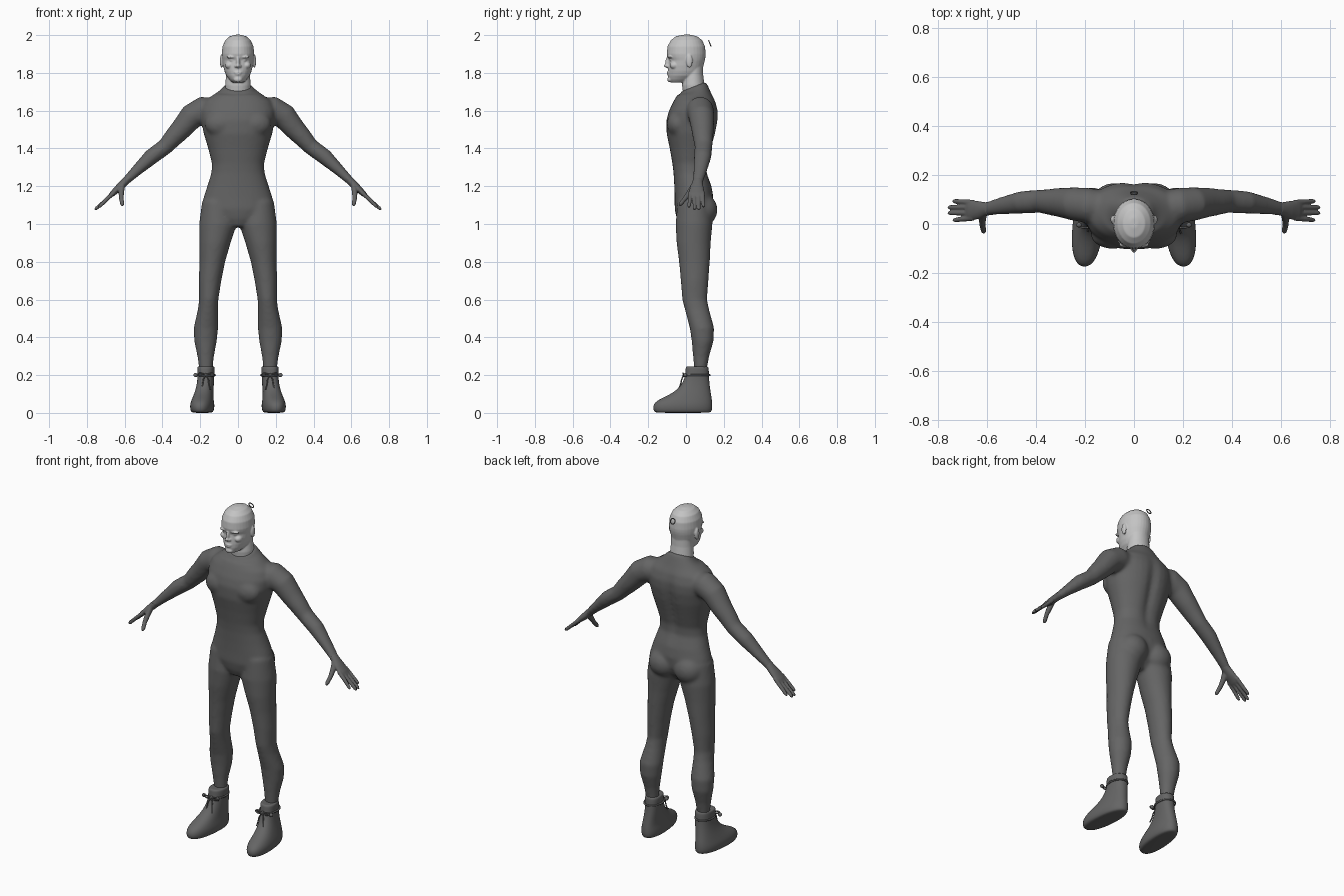
import bpy, bmesh, math
from mathutils import Vector, Matrix


def material(name, v):
    m = bpy.data.materials.new(name)
    m.diffuse_color = (v, v, v, 1)
    return m


SUIT = material("dark grey suit", 0.13)
SKIN = material("light grey skin", 0.55)
SEG = 32


def oval(c, u, v, n=2.0):
    """Superellipse ring around c with half axes u and v."""
    pts = []
    for i in range(SEG):
        a = 2 * math.pi * i / SEG
        ca, sa = math.cos(a), math.sin(a)
        pts.append(c + u * math.copysign(abs(ca) ** (2 / n), ca)
                   + v * math.copysign(abs(sa) ** (2 / n), sa))
    return pts


def loft(bm, rings):
    loops = [[bm.verts.new(p) for p in r] for r in rings]
    for a, b in zip(loops, loops[1:]):
        for i in range(SEG):
            j = (i + 1) % SEG
            bm.faces.new((a[i], a[j], b[j], b[i]))
    bm.faces.new(loops[0])
    bm.faces.new(loops[-1])


def stack(bm, rows, n=2.0, s=1, warp=None):
    """Horizontal sections: z, centre x, half width, front y, back y."""
    rings = []
    for z, cx, hw, yf, yb in rows:
        r = oval(Vector((s * cx, (yf + yb) / 2, z)), Vector((hw, 0, 0)),
                 Vector((0, (yb - yf) / 2, 0)), n)
        rings.append([warp(p) for p in r] if warp else r)
    loft(bm, rings)


def limb(bm, rows, s=1):
    """Sections across a path: x, y, z, thickness radius, y radius."""
    ps = [Vector((s * r[0], r[1], r[2])) for r in rows]
    rings = []
    for i, r in enumerate(rows):
        t = (ps[min(i + 1, len(ps) - 1)] - ps[max(i - 1, 0)]).normalized()
        v = Vector((0, 1, 0))
        v = (v - t * v.dot(t)).normalized()
        rings.append(oval(ps[i], t.cross(v) * r[3], v * r[4]))
    loft(bm, rings)


def blob(bm, c, r):
    bmesh.ops.create_uvsphere(bm, u_segments=24, v_segments=14, radius=1,
                              matrix=Matrix.Translation(c) @ Matrix.Diagonal((*r, 1)))


def finish(bm, name, mat, voxel=0, smooth=0):
    bmesh.ops.recalc_face_normals(bm, faces=bm.faces)
    for f in bm.faces:
        f.smooth = True
    me = bpy.data.meshes.new(name)
    bm.to_mesh(me)
    bm.free()
    me.materials.append(mat)
    ob = bpy.data.objects.new(name, me)
    bpy.context.collection.objects.link(ob)
    if voxel:
        m = ob.modifiers.new("fuse", 'REMESH')
        m.mode, m.voxel_size, m.use_smooth_shade = 'VOXEL', voxel, True
        m = ob.modifiers.new("soften", 'SMOOTH')
        m.factor, m.iterations = 0.5, smooth
    else:
        ob.modifiers.new("subdivide", 'SUBSURF').levels = 1
    return ob


def cord(name, pts, depth, cyclic=False):
    cu = bpy.data.curves.new(name, 'CURVE')
    cu.dimensions, cu.bevel_depth, cu.bevel_resolution = '3D', depth, 2
    cu.resolution_u, cu.use_fill_caps = 6, True
    sp = cu.splines.new('NURBS')
    sp.points.add(len(pts) - 1)
    for p, c in zip(sp.points, pts):
        p.co = (*c, 1)
    sp.use_cyclic_u, sp.use_endpoint_u, sp.order_u = cyclic, not cyclic, 3
    cu.materials.append(SUIT)
    bpy.context.collection.objects.link(bpy.data.objects.new(name, cu))


# Bodysuit: torso with spine groove and a collar that rises to the back
def torso_warp(p):
    if p.y > 0.05 and 1.2 < p.z < 1.68:
        p.y -= 0.02 * math.exp(-(p.x / 0.03) ** 2) * math.sin((p.z - 1.2) / 0.48 * math.pi)
    if p.z > 1.70:
        p.z += (p.y - 0.04) * 0.4
    return p


bm = bmesh.new()
stack(bm, [(0.985, 0, .05, -.03, .08), (1.03, 0, .13, -.05, .12), (1.08, 0, .183, -.06, .14),
           (1.14, 0, .183, -.06, .145), (1.20, 0, .163, -.062, .135), (1.27, 0, .141, -.066, .114),
           (1.32, 0, .138, -.072, .116), (1.40, 0, .158, -.086, .138), (1.48, 0, .182, -.103, .16),
           (1.55, 0, .196, -.104, .172), (1.60, 0, .2, -.09, .172), (1.65, 0, .18, -.066, .157),
           (1.685, 0, .13, -.046, .137), (1.71, 0, .088, -.032, .113), (1.728, 0, .073, -.026, .104)],
      2.2, warp=torso_warp)
for s in (1, -1):
    # chest and seat muscles
    blob(bm, (s * .088, -.045, 1.53), (.088, .056, .07))
    blob(bm, (s * .083, .087, 1.075), (.088, .08, .085))
    # leg
    stack(bm, [(1.12, .11, .08, -.045, .125), (1.0, .106, .1, -.055, .14), (.9, .122, .083, -.05, .131),
               (.8, .136, .068, -.037, .126), (.7, .148, .06, -.028, .119), (.6, .155, .051, -.02, .112),
               (.55, .159, .053, -.007, .122), (.45, .17, .065, .02, .149), (.38, .172, .06, .03, .146),
               (.3, .171, .044, .037, .123), (.24, .17, .037, .042, .112), (.16, .17, .036, .045, .105)], s=s)
    # arm
    limb(bm, [(.11, .07, 1.60, .065, .06), (.185, .075, 1.602, .074, .072), (.245, .082, 1.57, .067, .068),
              (.30, .088, 1.503, .057, .06), (.345, .09, 1.455, .05, .053), (.385, .093, 1.41, .043, .047),
              (.46, .088, 1.355, .042, .046), (.54, .074, 1.28, .029, .036), (.60, .062, 1.222, .021, .028),
              (.62, .06, 1.203, .018, .026)], s)
finish(bm, "bodysuit", SUIT, 0.009, 10)

# Hands: palm, four fingers and thumb
FINGERS = [(.088, .093, .738, 1.09), (.067, .068, .758, 1.075), (.045, .045, .758, 1.075), (.024, .016, .737, 1.088)]
for s, side in ((1, "left"), (-1, "right")):
    bm = bmesh.new()
    limb(bm, [(.59, .063, 1.232, .021, .027), (.605, .061, 1.217, .021, .028), (.635, .057, 1.188, .019, .037),
              (.668, .056, 1.157, .014, .042), (.685, .056, 1.141, .008, .038)], s)
    for y0, y1, x, z in FINGERS:
        limb(bm, [(.655, y0, 1.168, .011, .011), (.7, (y0 + y1) / 2, 1.126, .0105, .0105),
                  (x - .008, y1, z + .008, .009, .009), (x, y1, z, .005, .005)], s)
    limb(bm, [(.612, .045, 1.205, .014, .018), (.618, .022, 1.17, .015, .016), (.618, -.005, 1.135, .012, .012),
              (.613, -.028, 1.107, .011, .011), (.611, -.036, 1.098, .006, .006)], s)
    finish(bm, side + "_hand", SUIT, 0.004, 3)

# Head: skull, neck and facial features
bm = bmesh.new()
stack(bm, [(2.002, 0, .015, -.015, .025), (1.993, 0, .045, -.055, .06), (1.972, 0, .068, -.081, .086),
           (1.94, 0, .082, -.098, .101), (1.90, 0, .086, -.102, .104), (1.883, 0, .085, -.098, .103),
           (1.867, 0, .083, -.09, .1), (1.84, 0, .079, -.093, .093), (1.81, 0, .072, -.095, .086),
           (1.785, 0, .062, -.095, .078), (1.765, 0, .046, -.092, .05), (1.75, 0, .03, -.082, .02)])
stack(bm, [(1.85, 0, .06, -.005, .09), (1.79, 0, .063, -.015, .091), (1.735, 0, .068, -.021, .098),
           (1.66, 0, .06, -.012, .09)])
blob(bm, (0, -.095, 1.855), (.01, .015, .032))
blob(bm, (0, -.105, 1.838), (.011, .012, .01))
blob(bm, (0, -.089, 1.803), (.024, .012, .005))
blob(bm, (0, -.088, 1.793), (.02, .013, .005))
blob(bm, (0, -.085, 1.765), (.023, .014, .015))
for s in (1, -1):
    blob(bm, (s * .033, -.084, 1.884), (.029, .013, .008))
    blob(bm, (s * .032, -.075, 1.867), (.014, .012, .007))
    blob(bm, (s * .046, -.06, 1.84), (.022, .026, .02))
    blob(bm, (s * .012, -.096, 1.835), (.007, .009, .007))
    blob(bm, (s * .087, .018, 1.862), (.009, .017, .035))
finish(bm, "head", SKIN, 0.004, 4)

# Small ring floating behind the head
cord("hair_ring", [(.015 * math.cos(a * math.pi / 6), .126 - .006 * math.sin(a * math.pi / 6),
                    1.956 + .015 * math.sin(a * math.pi / 6)) for a in range(12)], .003, True)

# Boots with ankle lace, bow and hanging ends
for s, side in ((1, "left"), (-1, "right")):
    def toe_out(p):
        p.x -= s * 0.08 * p.y
        return p

    bm = bmesh.new()
    stack(bm, [(0, .188, .045, -.15, .12), (.004, .188, .056, -.168, .134), (.02, .188, .062, -.175, .14),
               (.045, .188, .063, -.174, .14), (.068, .187, .057, -.15, .138), (.09, .185, .052, -.1, .134),
               (.12, .181, .047, -.048, .129), (.16, .176, .044, -.017, .124), (.2, .174, .044, -.002, .121),
               (.238, .174, .046, -.003, .121), (.246, .174, .043, .002, .116), (.244, .174, .034, .015, .105)],
          2.3, s, toe_out)
    finish(bm, side + "_boot", SUIT)
    cord(side + "_ankle_lace", [(s * .17 + .049 * math.cos(a * math.pi / 8), .06 + .067 * math.sin(a * math.pi / 8), .2)
                                for a in range(16)], .005, True)
    bm = bmesh.new()
    blob(bm, (s * .17, -.008, .2), (.01, .009, .01))
    for d in (1, -1):
        blob(bm, (s * .179 + d * .045, -.004, .2), (.012, .01, .011))
    finish(bm, side + "_lace_knots", SUIT)
    for i, d in enumerate((1, -1)):
        x = s * .17
        cord(f"{side}_bow_loop_{i}", [(x, -.01, .2), (x + d * .025, -.018, .212), (x + d * .05, -.012, .205),
                                      (x + d * .025, -.016, .192), (x, -.01, .2)], .004)
        cord(f"{side}_lace_end_{i}", [(x, -.01, .2), (x + d * .014, -.022, .185), (x + d * .016, -.028, .15),
                                      (x + d * .024, -.04 + .008 * i, .125)], .0035)
